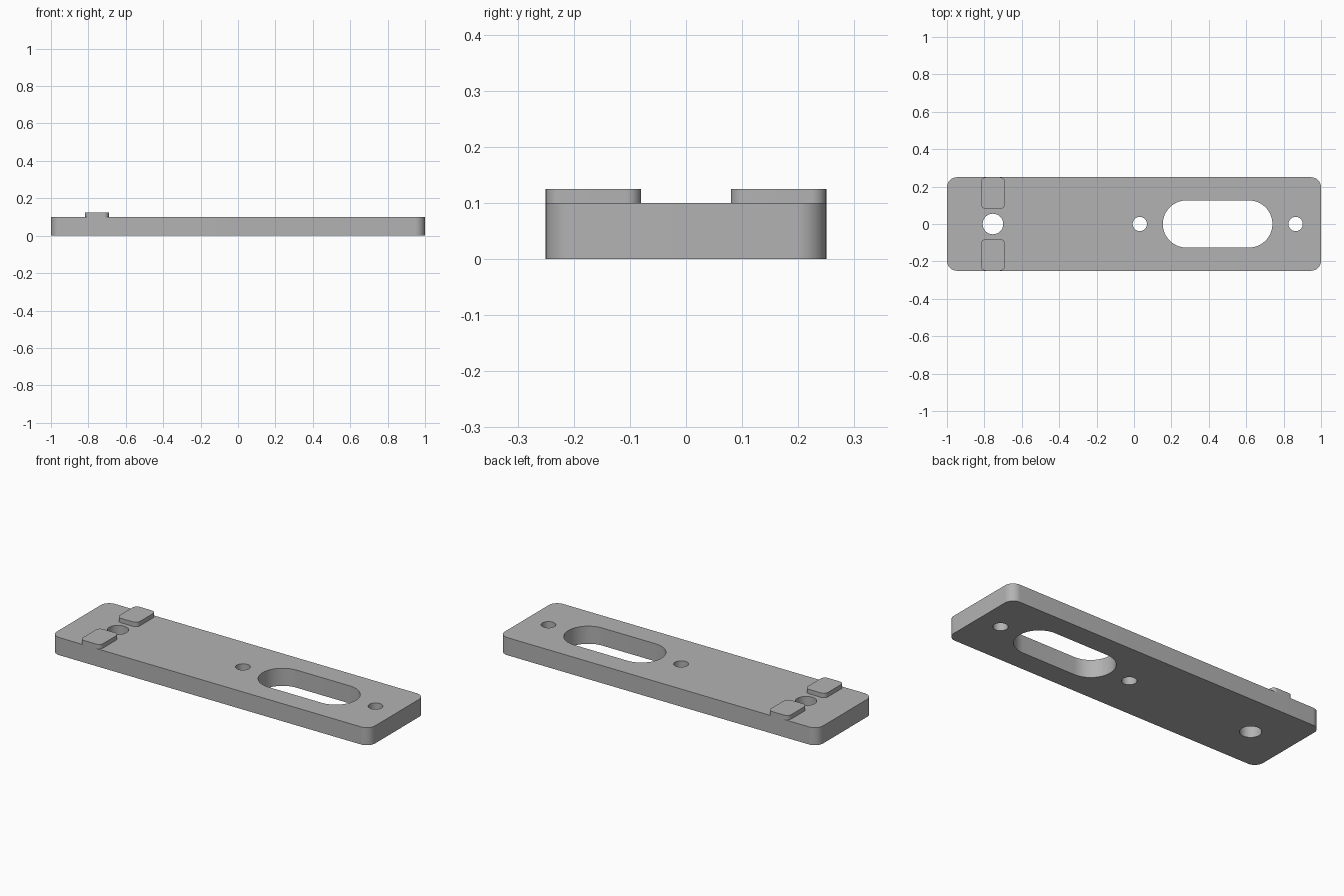
import bpy, bmesh, math

cube = bpy.data.objects.get("Cube")
if cube:
    bpy.data.objects.remove(cube, do_unlink=True)

grey = bpy.data.materials.new("plain_grey")
grey.use_nodes = True
COLOUR = (0.45, 0.45, 0.45, 1)
grey.diffuse_color = COLOUR
grey.node_tree.nodes["Principled BSDF"].inputs["Base Color"].default_value = COLOUR


def rounded_rect(cx, cy, hx, hy, r, steps=14):
    """Outline with rounded corners; becomes a slot or circle when r meets the half sizes."""
    pts = []
    for i, (sx, sy) in enumerate([(1, 1), (-1, 1), (-1, -1), (1, -1)]):
        for k in range(steps + 1):
            a = math.pi / 2 * (i + k / steps)
            p = (cx + sx * (hx - r) + r * math.cos(a),
                 cy + sy * (hy - r) + r * math.sin(a))
            if not pts or math.dist(p, pts[-1]) > 1e-5:
                pts.append(p)
    if math.dist(pts[0], pts[-1]) < 1e-5:
        pts.pop()
    return pts


def circle(cx, cy, r):
    return rounded_rect(cx, cy, r, r, r)


def extruded_part(name, outlines, z0, z1):
    """Fill the first outline, with the others as holes, between two heights."""
    curve = bpy.data.curves.new(name + "_profile", "CURVE")
    curve.dimensions = "2D"
    curve.fill_mode = "BOTH"
    curve.extrude = (z1 - z0) / 2
    for pts in outlines:
        spline = curve.splines.new("POLY")
        spline.points.add(len(pts) - 1)
        for point, (x, y) in zip(spline.points, pts):
            point.co = (x, y, 0, 1)
        spline.use_cyclic_u = True
    temp = bpy.data.objects.new(name + "_profile", curve)
    bpy.context.collection.objects.link(temp)
    bpy.context.view_layer.update()
    mesh = bpy.data.meshes.new_from_object(
        temp.evaluated_get(bpy.context.evaluated_depsgraph_get()))
    bpy.data.objects.remove(temp, do_unlink=True)
    bpy.data.curves.remove(curve)

    # Weld the caps to the walls
    bm = bmesh.new()
    bm.from_mesh(mesh)
    bmesh.ops.remove_doubles(bm, verts=bm.verts, dist=1e-5)
    bmesh.ops.translate(bm, verts=bm.verts, vec=(0, 0, (z0 + z1) / 2))
    bmesh.ops.recalc_face_normals(bm, faces=bm.faces)
    bm.to_mesh(mesh)
    bm.free()
    mesh.name = name
    mesh.materials.clear()
    mesh.materials.append(grey)
    obj = bpy.data.objects.new(name, mesh)
    bpy.context.collection.objects.link(obj)
    bpy.ops.object.select_all(action="DESELECT")
    obj.select_set(True)
    bpy.context.view_layer.objects.active = obj
    bpy.ops.object.shade_smooth_by_angle(angle=math.radians(30))
    return obj


# Base plate with a slot and three round holes
THICK = 0.1
extruded_part("base_plate", [
    rounded_rect(0, 0, 1, 0.25, 0.053),
    rounded_rect(0.447, 0, 0.293, 0.126, 0.126),
    circle(-0.754, 0, 0.055),
    circle(0.031, 0, 0.038),
    circle(0.864, 0, 0.038),
], 0, THICK)

# Raised pads on either side of the large hole
for name, side in (("left_pad", -1), ("right_pad", 1)):
    extruded_part(name, [rounded_rect(-0.754, side * 0.165, 0.064, 0.085, 0.027)],
                  THICK, THICK + 0.025)
